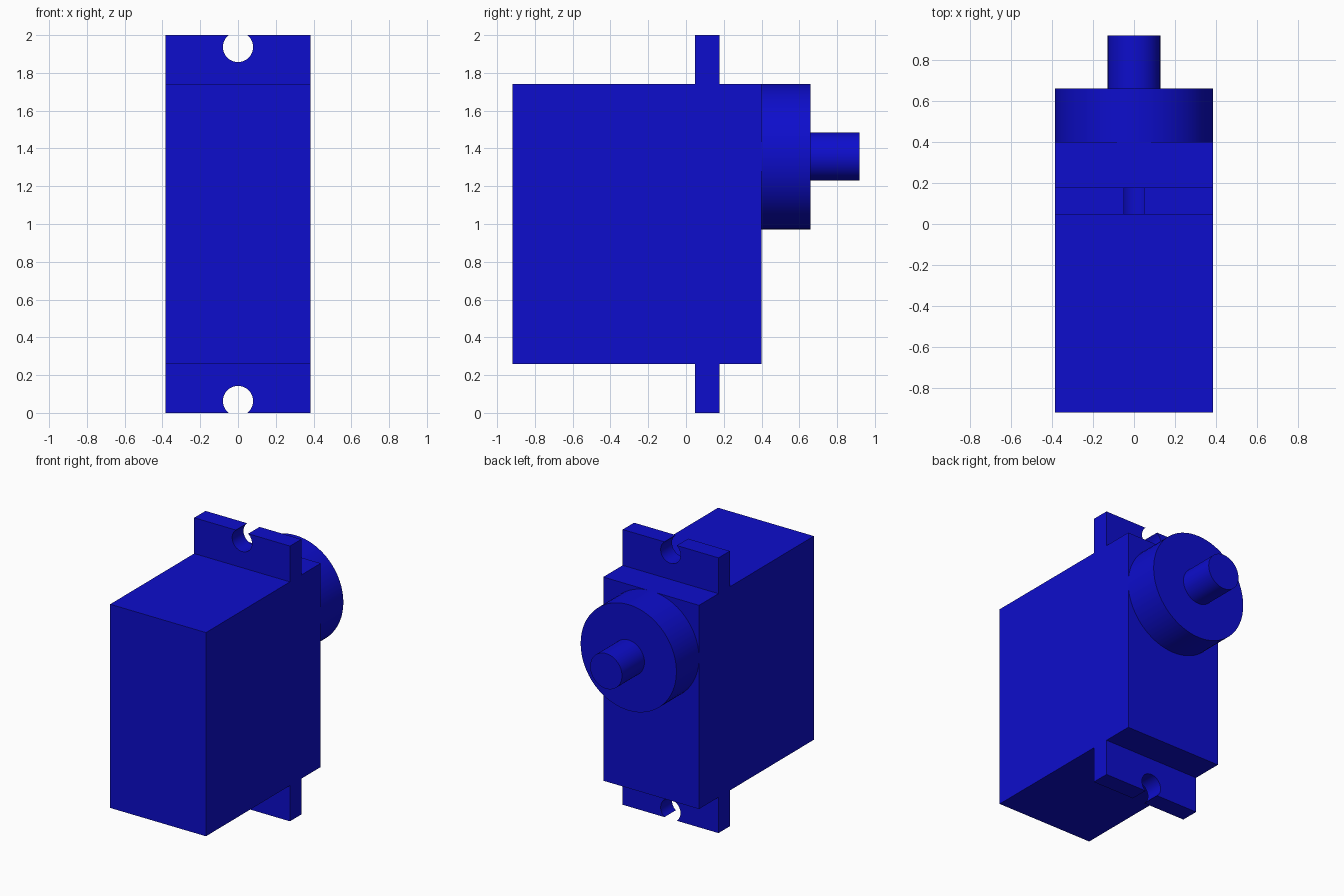
import bpy, bmesh, math
from mathutils import Matrix

cube = bpy.data.objects.get("Cube")
if cube:
    bpy.data.objects.remove(cube, do_unlink=True)

HALF_W = 0.385
BOTTOM, TOP = 0.26, 1.74
AXIS_Z = 1.357

blue = bpy.data.materials.new("casing blue")
blue.use_nodes = True
colour = (0.004, 0.004, 0.604, 1)
blue.diffuse_color = colour
blue.node_tree.nodes["Principled BSDF"].inputs["Base Color"].default_value = colour


def finish(name, bm):
    bmesh.ops.recalc_face_normals(bm, faces=bm.faces)
    mesh = bpy.data.meshes.new(name)
    bm.to_mesh(mesh)
    bm.free()
    mesh.materials.append(blue)
    obj = bpy.data.objects.new(name, mesh)
    bpy.context.collection.objects.link(obj)
    return obj


def extrude_y(name, outline, y0, y1):
    """Solid from an x-z outline, running from y0 to y1."""
    bm = bmesh.new()
    face = bm.faces.new([bm.verts.new((x, y0, z)) for x, z in outline])
    side = bmesh.ops.extrude_face_region(bm, geom=[face])["geom"]
    verts = [v for v in side if isinstance(v, bmesh.types.BMVert)]
    bmesh.ops.translate(bm, verts=verts, vec=(0, y1 - y0, 0))
    return finish(name, bm)


def cylinder_y(name, radius, y0, y1):
    """Smooth-sided cylinder along y on the output axis."""
    bm = bmesh.new()
    place = Matrix.Translation((0, (y0 + y1) / 2, AXIS_Z)) @ Matrix.Rotation(math.pi / 2, 4, "X")
    bmesh.ops.create_cone(bm, cap_ends=True, segments=64, radius1=radius,
                          radius2=radius, depth=y1 - y0, matrix=place)
    return finish(name, bm)


def tab_outline(edge, root, hole_r=0.08, inset=0.063, steps=32):
    """Mounting tab with a round hole breaking through its outer edge."""
    inward = 1 if root > edge else -1
    start = math.asin(-inset / hole_r)
    sweep = math.pi - 2 * start
    arc = []
    for i in range(steps + 1):
        a = start + sweep * i / steps
        arc.append((hole_r * math.cos(a), edge + inward * (inset + hole_r * math.sin(a))))
    return [(HALF_W, root), (HALF_W, edge)] + arc + [(-HALF_W, edge), (-HALF_W, root)]


# Main casing
box = [(-HALF_W, BOTTOM), (HALF_W, BOTTOM), (HALF_W, TOP), (-HALF_W, TOP)]
extrude_y("casing", box, -0.918, 0.40)

# Mounting tabs, gear housing and output shaft
smooth = [
    extrude_y("upper_mounting_tab", tab_outline(2.0, TOP), 0.047, 0.177),
    extrude_y("lower_mounting_tab", tab_outline(0.0, BOTTOM), 0.047, 0.177),
    cylinder_y("gear_housing", HALF_W, 0.40, 0.66),
    cylinder_y("output_shaft", 0.128, 0.66, 0.918),
]

# Smooth the curved walls only
bpy.ops.object.select_all(action="DESELECT")
for obj in smooth:
    obj.select_set(True)
bpy.context.view_layer.objects.active = smooth[0]
bpy.ops.object.shade_smooth_by_angle(angle=math.radians(30))
